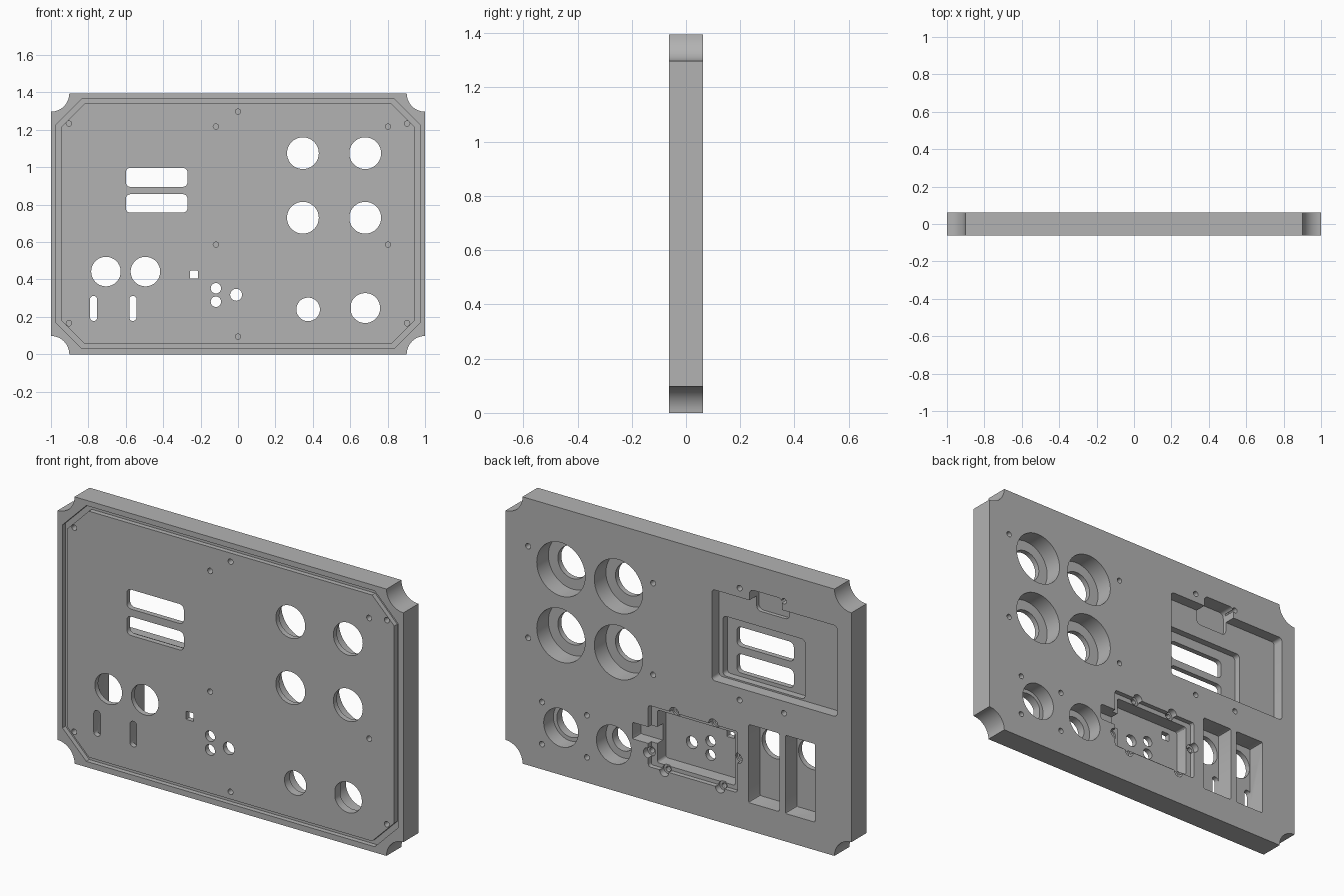
import bpy, bmesh
from math import cos, sin, pi, radians

cube = bpy.data.objects.get("Cube")
if cube:
    bpy.data.objects.remove(cube)

FRONT, BACK, TOP = -0.062, 0.062, 1.395
SKIN = 0.028            # thickness left under the deep rear pockets
cutters = []


def arc(x, z, r, start, end, n):
    return [(x + r * cos(radians(start + (end - start) * i / n)),
             z + r * sin(radians(start + (end - start) * i / n))) for i in range(n + 1)]


def circle(x, z, r, n=40):
    return arc(x, z, r, 0, 360, n)[:-1]


def rounded(x0, x1, z0, z1, r, n=5):
    pts = []
    for k, (x, z) in enumerate([(x1 - r, z1 - r), (x0 + r, z1 - r), (x0 + r, z0 + r), (x1 - r, z0 + r)]):
        pts += arc(x, z, r, 90 * k, 90 * k + 90, n)
    return pts


def octagon(half, low, high, c):
    return [(half, low + c), (half, high - c), (half - c, high), (c - half, high),
            (-half, high - c), (-half, low + c), (c - half, low), (half - c, low)]


def prism(name, outline, y0, y1, inner=None):
    """Extrude an outline along y; an inner outline of equal length makes a ring."""
    bm = bmesh.new()
    loops = [[bm.verts.new((x, y, z)) for x, z in pts]
             for pts, y in ([(outline, y0), (outline, y1)] + ([(inner, y1), (inner, y0)] if inner else []))]
    n = len(outline)
    pairs = list(zip(loops, loops[1:] + loops[:1])) if inner else [(loops[0], loops[1])]
    for a, b in pairs:
        for i in range(n):
            j = (i + 1) % n
            bm.faces.new((a[i], a[j], b[j], b[i]))
    if not inner:
        bm.faces.new(loops[0])
        bm.faces.new(loops[1])
    bmesh.ops.recalc_face_normals(bm, faces=bm.faces)
    mesh = bpy.data.meshes.new(name)
    bm.to_mesh(mesh)
    bm.free()
    obj = bpy.data.objects.new(name, mesh)
    bpy.context.scene.collection.objects.link(obj)
    return obj


def cut_front(outline, depth, inner=None):
    cutters.append(prism("front_cutter", outline, FRONT - 0.05, FRONT + depth, inner))


def cut_back(outline, depth):
    cutters.append(prism("back_cutter", outline, BACK - depth, BACK + 0.05))


# Main plate with scooped corners
outline = (arc(1, 0, 0.098, 180, 90, 12) + arc(1, TOP, 0.098, 270, 180, 12)
           + arc(-1, TOP, 0.098, 0, -90, 12) + arc(-1, 0, 0.098, 90, 0, 12))
panel = prism("enclosure_panel", outline, FRONT, BACK)

# Seal groove around the front
cut_front(octagon(0.972, 0.03, 1.367, 0.138), 0.025, octagon(0.947, 0.055, 1.342, 0.128))

# Counterbored button holes
DEEP = BACK - FRONT - SKIN
HOLE = SKIN + 0.006
for x in (0.347, 0.68):
    for z in (0.73, 1.075):
        cut_back(circle(x, z, 0.14, 48), DEEP)
        cut_front(circle(x, z, 0.085), HOLE)

# Lower connector holes, one with a flat side
for x, z, r in ((0.375, 0.24, 0.063), (0.68, 0.247, 0.08)):
    cut_back(circle(x, z, 0.1), 0.08)
    cut_front([(max(px, x - 0.075), pz) for px, pz in circle(x, z, r)], 0.05)

# Twin rectangular pockets with a round hole and a slot each
for x0, x1, hole, slot in ((-0.583, -0.405, -0.495, -0.562), (-0.79, -0.618, -0.706, -0.772)):
    cut_back(rounded(x0, x1, 0.146, 0.555, 0.008, 2), DEEP)
    cut_front(circle(hole, 0.442, 0.079), HOLE)
    cut_front(rounded(slot - 0.019, slot + 0.019, 0.178, 0.312, 0.018), HOLE)

# Display pocket, stepped recess, cable notch and two windows
cut_back(rounded(-0.917, -0.193, 0.73, 1.205, 0.018), 0.06)
cut_back(rounded(-0.69, -0.215, 0.738, 1.05, 0.02), DEEP)
cut_back(rounded(-0.6, -0.41, 1.13, 1.263, 0.025), 0.08)
for z0, z1 in ((0.757, 0.856), (0.895, 0.997)):
    cut_front(rounded(-0.6, -0.27, z0, z1, 0.025), HOLE)

# Circuit board pocket with ledge, plug channel and fastener lobes
cut_back(rounded(-0.34, 0.175, 0.18, 0.5, 0.012, 3), 0.025)
cut_back(rounded(-0.31, 0.14, 0.2, 0.475, 0.012, 3), DEEP)
cut_back(rounded(0.1, 0.267, 0.3, 0.386, 0.008, 2), 0.07)
for x, z in ((0.026, 0.502), (-0.2, 0.502), (0.083, 0.178), (-0.24, 0.178), (0.177, 0.25), (-0.342, 0.36)):
    cut_back(circle(x, z, 0.026, 20), 0.035)
    cut_back(circle(x, z, 0.014, 12), 0.07)

# Indicator holes and square light window
for x, z, r in ((-0.118, 0.353, 0.028), (-0.118, 0.281, 0.028), (-0.01, 0.318, 0.032)):
    cut_front(circle(x, z, r, 24), HOLE)
cut_front(rounded(-0.257, -0.213, 0.404, 0.447, 0.004, 2), HOLE)

# Blind screw holes, front then back
front_screws = [(x, z) for x in (-0.904, 0.904) for z in (0.166, 1.233)]
front_screws += [(x, z) for x in (-0.118, 0.802) for z in (0.586, 1.217)]
front_screws += [(0, 0.094), (0, 1.297)]
for x, z in front_screws:
    cut_front(circle(x, z, 0.0145, 16), 0.035)
for xs, zs in (((0.147, 0.87), (0.666, 1.145)), ((0.53, 0.79), (0.132, 0.352)),
               ((-0.61, -0.353), (0.668, 1.253))):
    for x in xs:
        for z in zs:
            cut_back(circle(x, z, 0.0145, 16), 0.06)

# Carve every cutter out of the plate
for cutter in cutters:
    mod = panel.modifiers.new("cut", 'BOOLEAN')
    mod.operation = 'DIFFERENCE'
    mod.solver = 'EXACT'
    mod.object = cutter
    cutter.hide_render = True
bpy.context.view_layer.update()
carved = bpy.data.meshes.new_from_object(panel.evaluated_get(bpy.context.evaluated_depsgraph_get()))
panel.modifiers.clear()
panel.data = carved
carved.name = "enclosure_panel"
for cutter in cutters:
    bpy.data.objects.remove(cutter)

# Single grey finish
grey = bpy.data.materials.new("plain_grey")
grey.use_nodes = True
colour = (0.45, 0.45, 0.45, 1)
grey.diffuse_color = colour
grey.node_tree.nodes["Principled BSDF"].inputs["Base Color"].default_value = colour
panel.data.materials.clear()
panel.data.materials.append(grey)

for obj in bpy.context.selected_objects:
    obj.select_set(False)
panel.select_set(True)
bpy.context.view_layer.objects.active = panel
bpy.ops.object.shade_smooth_by_angle(angle=radians(30))
